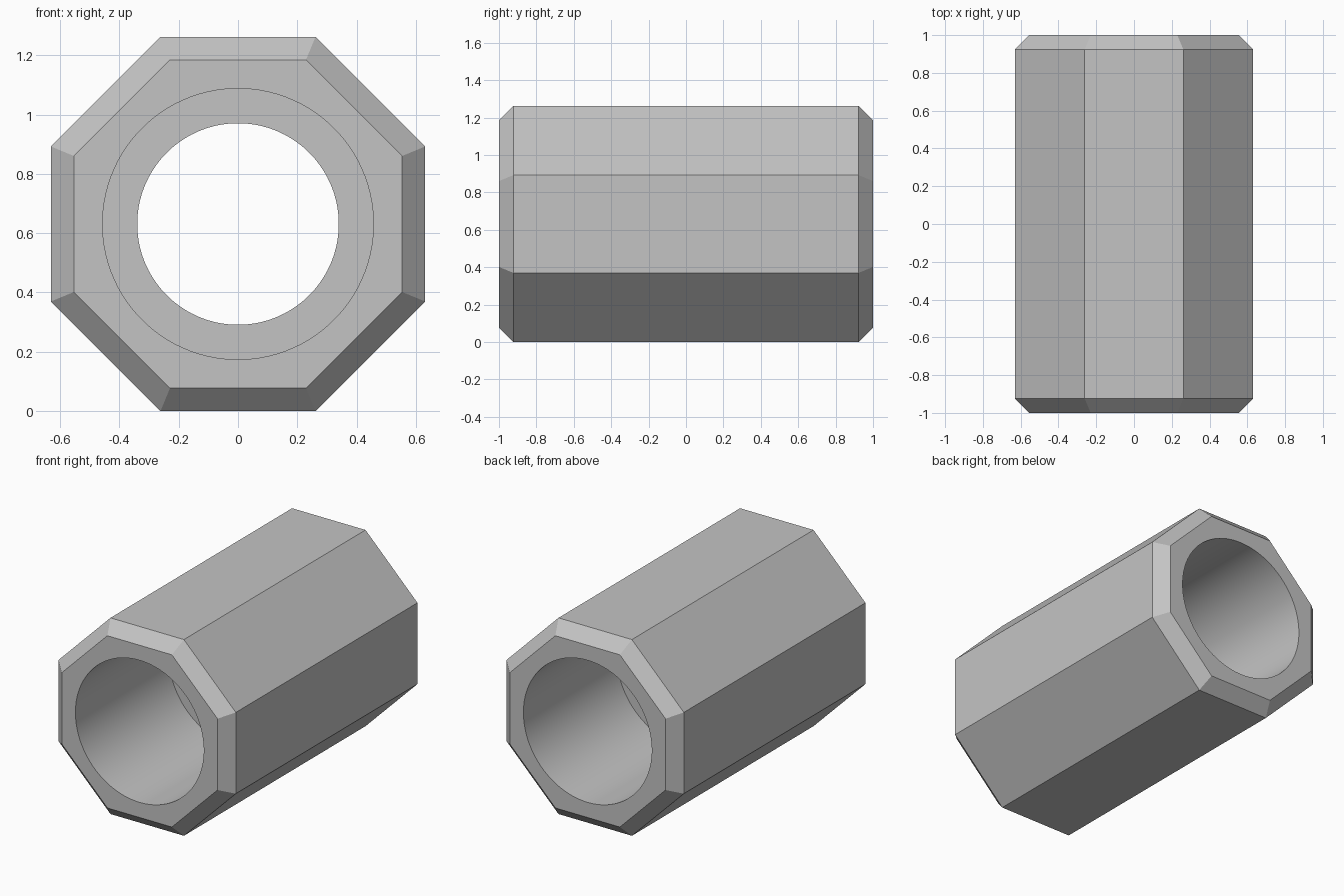
import bpy, bmesh, math
from mathutils import Matrix

APOTHEM = 0.631      # half the width across flats
LENGTH = 2.0
CHAMFER = 0.077
BORE = 0.457         # wide bore at both ends
THROAT = 0.34        # narrow ring in the middle
RING_HALF = 0.05     # half the thickness of that ring

cube = bpy.data.objects.get("Cube")
if cube:
    bpy.data.objects.remove(cube, do_unlink=True)

grey = bpy.data.materials.new("plain grey")
grey.use_nodes = True
colour = (0.55, 0.55, 0.55, 1.0)
grey.diffuse_color = colour
grey.node_tree.nodes["Principled BSDF"].inputs["Base Color"].default_value = colour


def prism(name, sides, radius, length, y=0.0, chamfer=0.0):
    """Prism lying along y, flat side down, with optional chamfered ends."""
    bm = bmesh.new()
    spin = Matrix.Rotation(math.pi / sides, 4, 'Z')
    lay = Matrix.Rotation(math.pi / 2, 4, 'X')
    bmesh.ops.create_cone(bm, cap_ends=True, segments=sides, radius1=radius,
                          radius2=radius, depth=length)
    # Put a vertex half a step away from the x axis
    first = min(bm.verts, key=lambda v: abs(math.atan2(v.co.y, v.co.x)))
    if abs(first.co.y) < 1e-4:
        bmesh.ops.transform(bm, matrix=spin, verts=bm.verts)
    if chamfer:
        rims = [e for e in bm.edges
                if abs(e.verts[0].co.z - e.verts[1].co.z) < 1e-5]
        bmesh.ops.bevel(bm, geom=rims, offset=chamfer, offset_type='OFFSET',
                        segments=1, affect='EDGES')
    bmesh.ops.transform(bm, verts=bm.verts,
                        matrix=Matrix.Translation((0, y, APOTHEM)) @ lay)
    bmesh.ops.recalc_face_normals(bm, faces=bm.faces)
    mesh = bpy.data.meshes.new(name)
    bm.to_mesh(mesh)
    bm.free()
    mesh.materials.append(grey)
    obj = bpy.data.objects.new(name, mesh)
    bpy.context.collection.objects.link(obj)
    return obj


# Octagonal body with chamfered ends
body = prism("octagonal_sleeve", 8, APOTHEM / math.cos(math.pi / 8),
             LENGTH, chamfer=CHAMFER)

# Narrow throat right through, then a wide bore from each end
cutters = [prism("throat_cutter", 96, THROAT, LENGTH + 0.4)]
for side in (-1, 1):
    cutters.append(prism("bore_cutter", 96, BORE, LENGTH,
                         y=side * (RING_HALF + LENGTH / 2)))

bpy.ops.object.select_all(action='DESELECT')
body.select_set(True)
bpy.context.view_layer.objects.active = body
for cutter in cutters:
    cutter.hide_render = True
    cut = body.modifiers.new("cut", 'BOOLEAN')
    cut.operation = 'DIFFERENCE'
    cut.solver = 'EXACT'
    cut.object = cutter
    bpy.ops.object.modifier_apply(modifier=cut.name)
    bpy.data.objects.remove(cutter, do_unlink=True)

# Round bore, crisp flats
bpy.ops.object.shade_smooth_by_angle(angle=math.radians(30))
